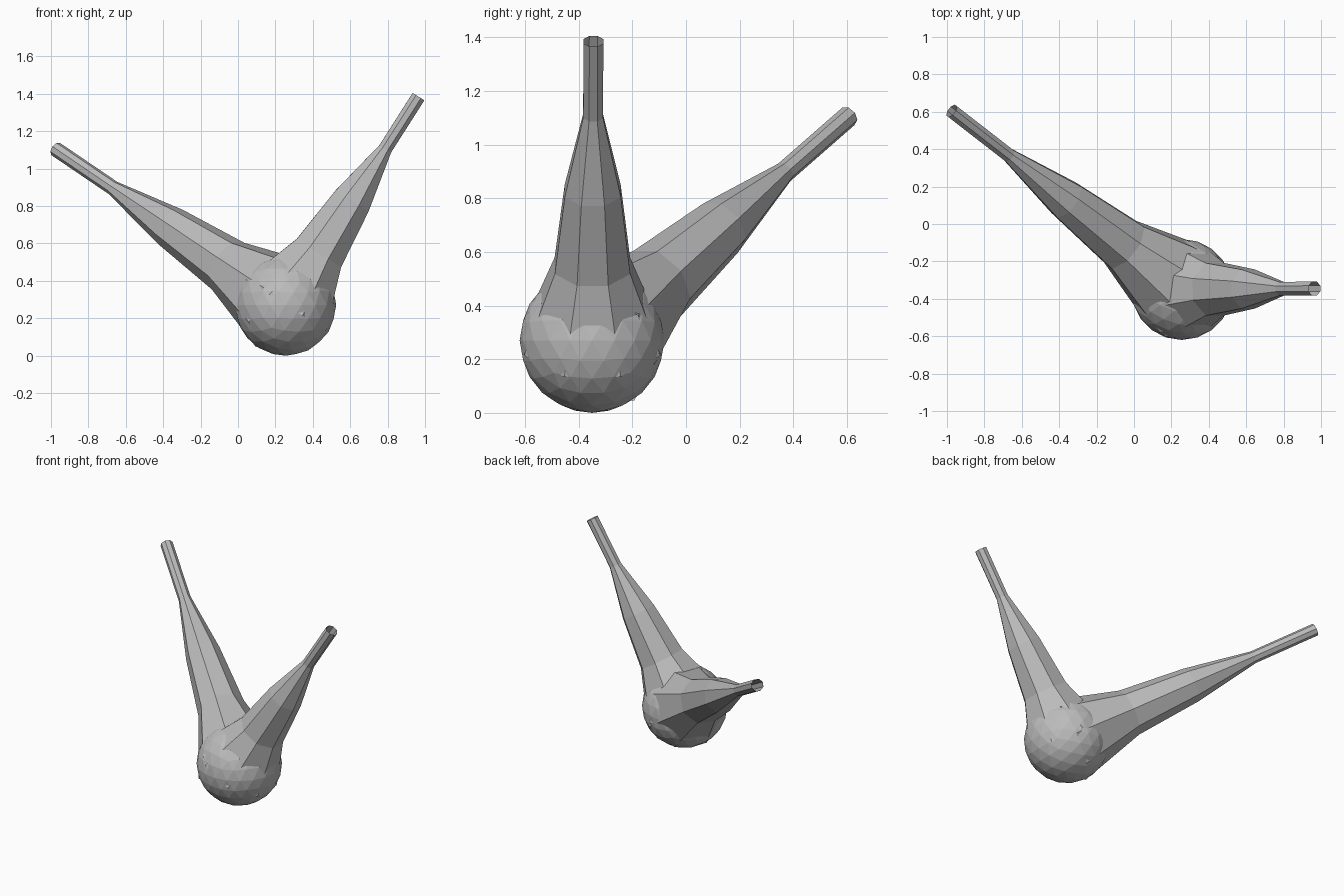
import bpy
import bmesh
import math
from mathutils import Vector

cube = bpy.data.objects.get("Cube")
if cube:
    bpy.data.objects.remove(cube, do_unlink=True)

# Single grey colour
grey = bpy.data.materials.new("plain grey")
grey.use_nodes = True
COLOUR = (0.5, 0.5, 0.5, 1)
grey.diffuse_color = COLOUR
grey.node_tree.nodes["Principled BSDF"].inputs["Base Color"].default_value = COLOUR

CENTRE = Vector((0.255, -0.35, 0.27))
SIDES = 8
RADII = (0.275, 0.152, 0.113, 0.04, 0.04)  # evenly spaced rings, base to tip


def add_object(name, bm):
    mesh = bpy.data.meshes.new(name)
    bm.to_mesh(mesh)
    bm.free()
    mesh.materials.append(grey)
    obj = bpy.data.objects.new(name, mesh)
    bpy.context.collection.objects.link(obj)
    return obj


def add_arm(name, tip):
    """Open, tapering octagonal tube from the ball centre to the tip."""
    axis = Vector(tip) - CENTRE
    side = axis.cross(Vector((0, 0, 1))).normalized()
    up = side.cross(axis).normalized()
    bm = bmesh.new()
    rings = []
    for i, radius in enumerate(RADII):
        middle = CENTRE + axis * i / (len(RADII) - 1)
        ring = []
        for k in range(SIDES):
            a = math.tau * (k + 0.5) / SIDES
            ring.append(bm.verts.new(
                middle + radius * (side * math.cos(a) + up * math.sin(a))))
        rings.append(ring)
    for low, high in zip(rings, rings[1:]):
        for k in range(SIDES):
            n = (k + 1) % SIDES
            bm.faces.new((low[k], high[k], high[n], low[n]))
    bm.normal_update()
    # Make the walls face outwards
    face = bm.faces[:][0]
    out = face.calc_center_median() - CENTRE
    out -= out.project(axis)
    if face.normal.dot(out) < 0:
        bmesh.ops.reverse_faces(bm, faces=bm.faces[:])
    return add_object(name, bm)


# Faceted ball at the junction
bm = bmesh.new()
bmesh.ops.create_icosphere(bm, subdivisions=3, radius=0.27)
bmesh.ops.translate(bm, verts=bm.verts[:], vec=CENTRE)
add_object("joint_ball", bm)

# Two tapering arms
add_arm("left_arm", (0.965, -0.345, 1.385))
add_arm("right_arm", (-0.975, 0.605, 1.105))
